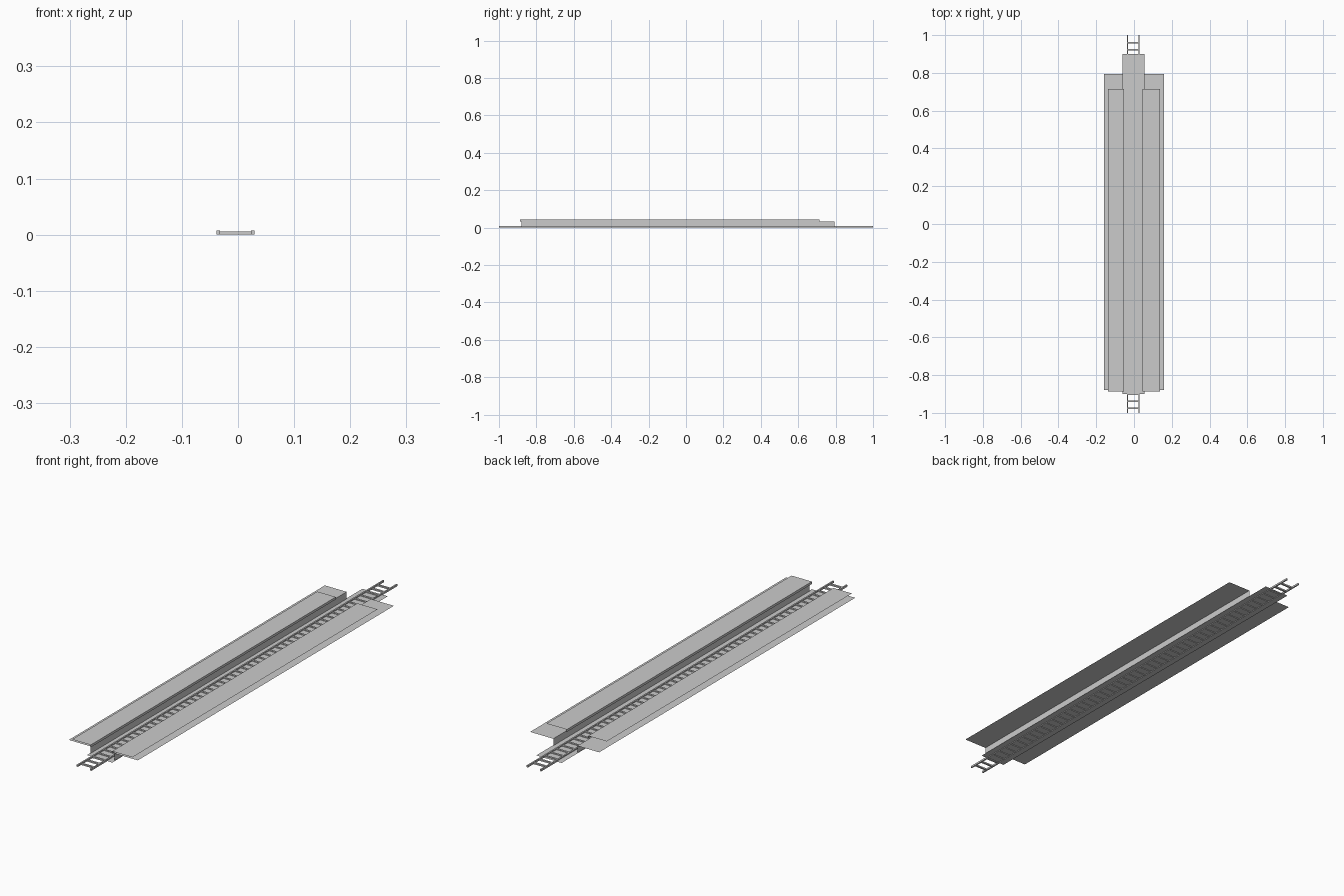
import bpy, bmesh
from mathutils import Matrix, Vector

if "Cube" in bpy.data.objects:
    bpy.data.objects.remove(bpy.data.objects["Cube"])

CX = -0.004  # track centre line


def finish(name, bm):
    mesh = bpy.data.meshes.new(name)
    bm.to_mesh(mesh)
    bm.free()
    obj = bpy.data.objects.new(name, mesh)
    bpy.context.collection.objects.link(obj)
    return obj


def sheet(name, profile, y0, y1):
    """Open sheet: an x/z profile swept along y."""
    bm = bmesh.new()
    a = [bm.verts.new((x, y0, z)) for x, z in profile]
    b = [bm.verts.new((x, y1, z)) for x, z in profile]
    for i in range(len(profile) - 1):
        bm.faces.new((a[i], b[i], b[i + 1], a[i + 1]))
    return finish(name, bm)


def add_box(bm, lo, hi):
    lo, hi = Vector(lo), Vector(hi)
    m = Matrix.Translation((lo + hi) / 2) @ Matrix.Diagonal((*(hi - lo), 1))
    bmesh.ops.create_cube(bm, size=1, matrix=m)


# Flat track bed
sheet("track_bed", [(-0.061, 0.003), (0.055, 0.003)], -0.9, 0.9)

# Platforms: retaining wall with deck, plus raised paving with an inner lip
for side, s, inner, lip in (("left", -1, -0.058, -0.053), ("right", 1, 0.052, 0.045)):
    base = [(inner, 0.003), (inner, 0.032), (0.158 * s, 0.032)]
    paving = [(lip, 0.032), (lip, 0.042), (0.138 * s, 0.042)]
    if s > 0:
        base_y, pave_y = (-0.88, 0.793), (-0.887, 0.715)
    else:
        base_y, pave_y = (-0.88, 0.793), (-0.887, 0.715)
        base.reverse()
        paving.reverse()
    sheet(side + "_platform_base", base, *base_y)
    sheet(side + "_platform_paving", paving, *pave_y)

# Rails
for side, s in (("left", -1), ("right", 1)):
    x = CX + s * 0.030 - (0.001 if s < 0 else 0)
    bm = bmesh.new()
    add_box(bm, (x - 0.003, -1, 0), (x + 0.003, 1, 0.0075))
    finish(side + "_rail", bm)

# Sleepers between the rails
bm = bmesh.new()
for i in range(53):
    y = -0.975 + i * 0.0372
    add_box(bm, (CX - 0.03, y - 0.004, 0), (CX + 0.03, y + 0.004, 0.006))
finish("sleepers", bm)
